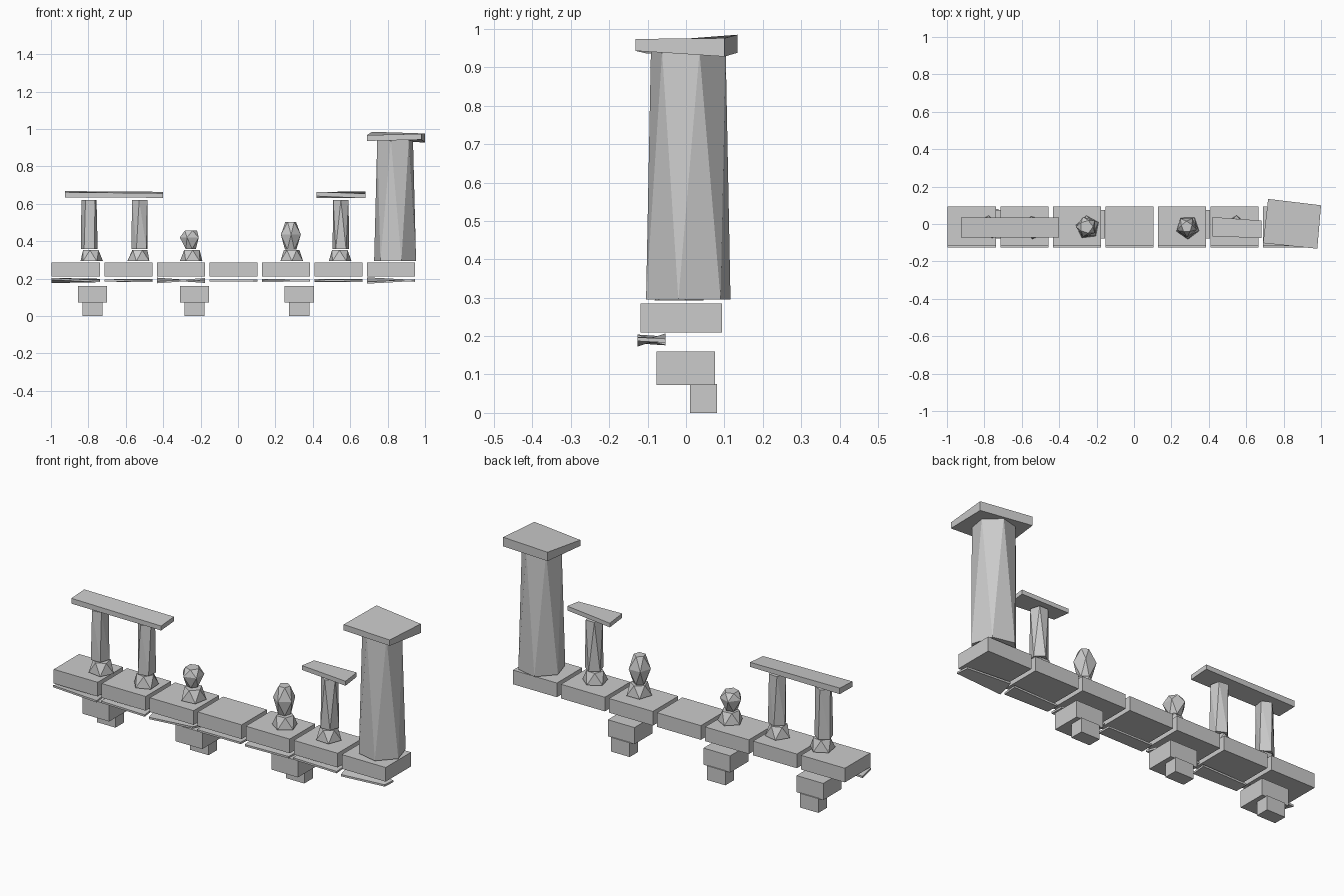
import bpy
from math import cos, sin, pi, radians

if "Cube" in bpy.data.objects:
    bpy.data.objects.remove(bpy.data.objects["Cube"])


def make(name, verts, faces):
    me = bpy.data.meshes.new(name)
    me.from_pydata(verts, [], faces)
    me.update()
    ob = bpy.data.objects.new(name, me)
    bpy.context.collection.objects.link(ob)
    return ob


def slab(name, corners, lows, highs):
    """Six-sided block from four plan corners (counter-clockwise) and corner heights."""
    v = [(x, y, z) for (x, y), z in zip(corners, lows)]
    v += [(x, y, z) for (x, y), z in zip(corners, highs)]
    f = [(3, 2, 1, 0), (4, 5, 6, 7)]
    f += [(i, (i + 1) % 4, (i + 1) % 4 + 4, i + 4) for i in range(4)]
    return make(name, v, f)


def box(name, x0, x1, y0, y1, z0, z1):
    return slab(name, [(x0, y0), (x1, y0), (x1, y1), (x0, y1)], [z0] * 4, [z1] * 4)


def facet_stack(name, cx, cy, n, rings):
    """Stack of n-sided rings (z, radius, angle in degrees) joined by triangles."""
    v, f = [], []
    for z, r, a in rings:
        for k in range(n):
            t = radians(a) + 2 * pi * k / n
            v.append((cx + r * cos(t), cy + r * sin(t), z))
    for i in range(len(rings) - 1):
        for k in range(n):
            b0, b1 = i * n + k, i * n + (k + 1) % n
            f += [(b0, b1, b0 + n), (b0 + n, b1, b1 + n)]
    f.append(tuple(range(n - 1, -1, -1)))
    top = (len(rings) - 1) * n
    f.append(tuple(range(top, top + n)))
    return make(name, v, f)


# Row of floor stones with thin trim strips under the front edge
tilts = [(0.010, -0.003), (0.002, -0.003), (-0.009, 0.009), (0.001, 0.002),
         (-0.003, 0.002), (0.003, -0.002), (-0.011, 0.003)]
for i, (tl, tr) in enumerate(tilts):
    x0 = -0.996 + i * 0.281
    x1 = x0 + 0.257
    box(f"floor_stone_{i + 1}", x0, x1, -0.118, 0.094, 0.21, 0.285)
    mid = [0.189 + tl, 0.189 + tr, 0.191 - tr, 0.191 - tl]
    slab(f"trim_strip_{i + 1}",
         [(x0, -0.126), (x1, -0.126), (x1, -0.054), (x0, -0.054)],
         [z - 0.005 for z in mid], [z + 0.005 for z in mid])

# Stepped support brackets
for i, x in enumerate((-0.778, -0.233, 0.327)):
    box(f"bracket_upper_{i + 1}", x - 0.078, x + 0.078, -0.077, 0.075, 0.072, 0.16)
    box(f"bracket_lower_{i + 1}", x - 0.054, x + 0.054, 0.01, 0.081, 0.0, 0.075)

# Baluster feet
feet = [(-0.785, 10), (-0.528, 40), (-0.248, 25), (0.287, 55), (0.545, 15)]
for i, (x, a) in enumerate(feet):
    facet_stack(f"baluster_foot_{i + 1}", x, -0.018, 5,
                [(0.293, 0.064, a), (0.352, 0.044, a + 36)])

# Intact baluster posts
posts = [(-0.795, 18, 8), (-0.524, 30, 18), (0.55, 18, 36)]
for i, (x, a, tw) in enumerate(posts):
    facet_stack(f"baluster_post_{i + 1}", x, -0.018, 5,
                [(0.358, 0.047, a), (0.62, 0.043, a + tw)])

# Broken baluster stumps
facet_stack("broken_stump_1", -0.255, -0.015, 5,
            [(0.358, 0.03, 0), (0.42, 0.056, 36), (0.456, 0.036, 72)])
facet_stack("broken_stump_2", 0.282, -0.015, 5,
            [(0.355, 0.032, 20), (0.435, 0.056, 56), (0.503, 0.03, 92)])

# Handrail pieces, slightly twisted
slab("handrail_left", [(-0.925, -0.072), (-0.4, -0.072), (-0.4, 0.036), (-0.925, 0.036)],
     [0.634, 0.632, 0.64, 0.636], [0.662, 0.656, 0.664, 0.668])
slab("handrail_right", [(0.42, -0.066), (0.682, -0.075), (0.682, 0.018), (0.42, 0.037)],
     [0.641, 0.63, 0.642, 0.63], [0.664, 0.654, 0.665, 0.652])

# End column: twisted hexagonal shaft with a crooked capstone
facet_stack("column_shaft", 0.84, 0.006, 6, [(0.295, 0.115, -13), (0.94, 0.1, 17)])
slab("column_capstone", [(0.69, -0.102), (0.98, -0.132), (1.0, 0.1), (0.717, 0.134)],
     [0.936, 0.943, 0.928, 0.938], [0.967, 0.974, 0.976, 0.985])
